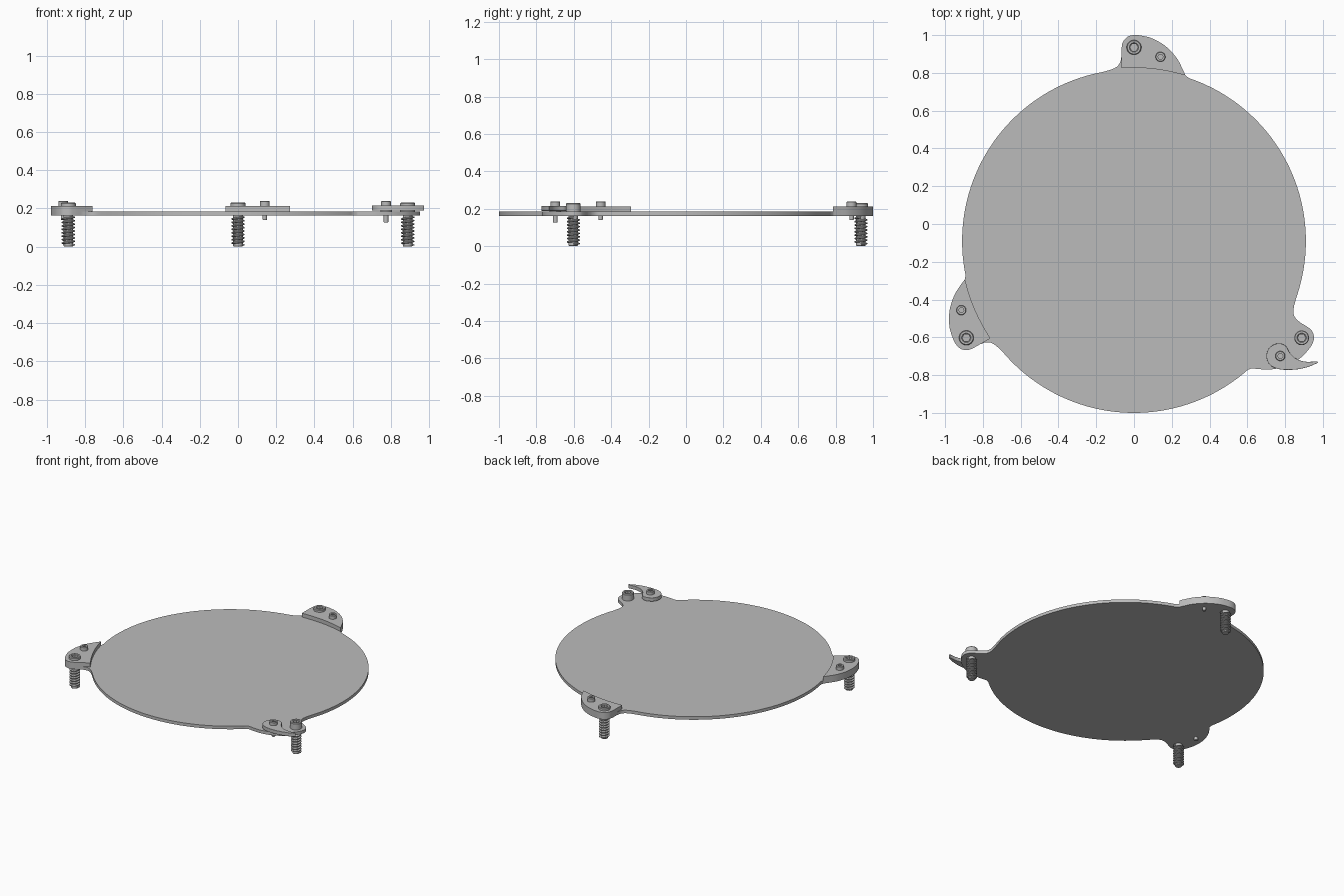
import bpy, bmesh, math
from mathutils import Vector, Matrix

cube = bpy.data.objects.get("Cube")
if cube:
    bpy.data.objects.remove(cube, do_unlink=True)

grey = bpy.data.materials.new("plain_grey")
grey.use_nodes = True
grey.diffuse_color = (0.5, 0.5, 0.5, 1)
grey.node_tree.nodes["Principled BSDF"].inputs["Base Color"].default_value = (0.5, 0.5, 0.5, 1)

CENTRE = Vector((0, -0.09, 0))
RADIUS = 0.91
BASE, TOP, PAD_TOP = 0.162, 0.184, 0.212


def finish(name, bm):
    """Turn a bmesh into a shaded, coloured object."""
    bmesh.ops.recalc_face_normals(bm, faces=bm.faces[:])
    mesh = bpy.data.meshes.new(name)
    bm.to_mesh(mesh)
    bm.free()
    mesh.materials.append(grey)
    ob = bpy.data.objects.new(name, mesh)
    bpy.context.collection.objects.link(ob)
    bpy.ops.object.select_all(action="DESELECT")
    ob.select_set(True)
    bpy.context.view_layer.objects.active = ob
    bpy.ops.object.shade_smooth_by_angle(angle=math.radians(30))
    return ob


def smooth_path(points, steps=5):
    """Smooth open curve through the points."""
    p = [Vector(q) for q in points]
    p = [2 * p[0] - p[1]] + p + [2 * p[-1] - p[-2]]
    out = []
    for a, b, c, d in zip(p, p[1:], p[2:], p[3:]):
        for i in range(steps):
            t = i / steps
            out.append(0.5 * (2 * b + (c - a) * t + (2 * a - 5 * b + 4 * c - d) * t * t
                              + (3 * b - a - 3 * c + d) * t ** 3))
    return out + [p[-2]]


def arc(radius, start, end, steps):
    angles = [start + (end - start) * i / steps for i in range(steps + 1)]
    return [Vector((radius * math.cos(a), radius * math.sin(a))) for a in angles]


def slab(name, outline, low, high):
    """Extrude a flat outline from low to high."""
    bm = bmesh.new()
    face = bm.faces.new([bm.verts.new((p.x, p.y, low)) for p in outline])
    new = bmesh.ops.extrude_face_region(bm, geom=[face])["geom"]
    bmesh.ops.translate(bm, vec=(0, 0, high - low),
                        verts=[g for g in new if isinstance(g, bmesh.types.BMVert)])
    return finish(name, bm)


def turned(name, rings, at, segments=36):
    """Closed turned part; rings are (radius, height, is_hexagon)."""
    bm = bmesh.new()
    rows = []
    for radius, z, hexagon in rings:
        row = []
        for i in range(segments):
            a = math.tau * i / segments
            r = radius
            if hexagon:
                r *= math.cos(math.pi / 6) / math.cos(a % (math.pi / 3) - math.pi / 6)
            row.append(bm.verts.new((at.x + r * math.cos(a), at.y + r * math.sin(a), z)))
        rows.append(row)
    for low, high in zip(rows, rows[1:]):
        for i in range(segments):
            j = (i + 1) % segments
            bm.faces.new((low[i], low[j], high[j], high[i]))
    bm.faces.new(rows[0])
    bm.faces.new(rows[-1])
    return finish(name, bm)


def thread(name, at, inner, outer, low, high, turns, segments=24):
    """Helical ridge around a screw shaft."""
    bm = bmesh.new()
    pitch = (high - low) / (turns + 0.8)
    section = [(inner, 0), (outer, 0.22), (outer, 0.5), (inner, 0.72)]
    rows = []
    for i in range(turns * segments + 1):
        a = math.tau * i / segments
        z = low + pitch * i / segments
        rows.append([bm.verts.new((at.x + r * math.cos(a), at.y + r * math.sin(a), z + h * pitch))
                     for r, h in section])
    for p, q in zip(rows, rows[1:]):
        for i in range(4):
            j = (i + 1) % 4
            bm.faces.new((p[i], p[j], q[j], q[i]))
    bm.faces.new(rows[0])
    bm.faces.new(rows[-1])
    return finish(name, bm)


# Ear outline, right to left, relative to the disc centre
ear_crown = smooth_path([(0.272, 0.877), (0.255, 0.915), (0.225, 0.97), (0.17, 1.029),
                         (0.10, 1.071), (0.04, 1.087), (0, 1.09), (-0.034, 1.081),
                         (-0.058, 1.055), (-0.065, 1.025), (-0.066, 0.98)])
ear_right = smooth_path([(0.315, 0.854), (0.292, 0.862), (0.272, 0.877)])
ear_left = smooth_path([(-0.066, 0.98), (-0.072, 0.95), (-0.088, 0.925),
                        (-0.12, 0.908), (-0.17, 0.894)])
ear = ear_right[:-1] + ear_crown + ear_left[1:]
pad = ear_crown + [Vector((-0.066, 0.917))] + arc(
    0.917, math.pi / 2, math.atan2(0.877, 0.272), 12)[:-1]


def place(point, turn):
    """Rotate a local point about the disc centre into its position."""
    return Matrix.Rotation(turn, 3, "Z") @ Vector((point[0], point[1], 0)) + CENTRE


# Round plate with three ears
third = math.tau / 3
start = math.atan2(ear[-1].y, ear[-1].x)
end = math.atan2(ear[0].y, ear[0].x) + third
lobe = ear + arc(RADIUS, start, end, 56)[1:-1]
slab("round_plate", [place(p, k * third) for k in range(3) for p in lobe], BASE, TOP)

# Pads and screws on each ear; the left ear carries the hook instead of a pad
for k, side in enumerate(("back", "right", "left")):
    turn = k * third
    padded = side != "left"
    if padded:
        slab(side + "_pad", [place(p, turn) for p in pad], TOP, PAD_TOP)
    seat = PAD_TOP if padded else TOP

    # Large levelling screw
    at = place((0, 1.025), turn)
    turned(side + "_large_screw",
           [(0.022, 0, False), (0.025, 0.004, False), (0.025, seat, False),
            (0.039, seat, False), (0.039, 0.226, False), (0.035, 0.231, False),
            (0.025, 0.231, False), (0.022, 0.228, False), (0.021, 0.228, True),
            (0.021, 0.212, True)], at)
    thread(side + "_screw_thread", at, 0.024, 0.035, 0.003, BASE, 8)

    # Small fixing screw
    at = place((0.14, 0.975), turn)
    bottom = 0.14 if padded else 0.126
    turned(side + "_small_screw",
           [(0.010, bottom, False), (0.012, bottom + 0.003, False),
            (0.012, PAD_TOP, False), (0.026, PAD_TOP, False),
            (0.026, 0.236, False), (0.023, 0.239, False),
            (0.014, 0.239, True), (0.014, 0.224, True)], at)

# Curved hook latch and its washer
hook = smooth_path([(0.97, -0.727), (0.973, -0.731), (0.968, -0.737), (0.92, -0.757),
                    (0.85, -0.771), (0.77, -0.769), (0.719, -0.745), (0.701, -0.70),
                    (0.717, -0.655), (0.762, -0.632), (0.802, -0.645), (0.825, -0.682),
                    (0.86, -0.714), (0.91, -0.729), (0.97, -0.727)])[:-1]
latch = slab("left_hook", hook, 0.189, 0.215)
bevel = latch.modifiers.new("soft_edge", "BEVEL")
bevel.width = 0.003
bevel.segments = 2
bevel.angle_limit = math.radians(60)
turned("hook_washer", [(0.03, TOP, False), (0.03, 0.19, False)], place((0.14, 0.975), 2 * third))
